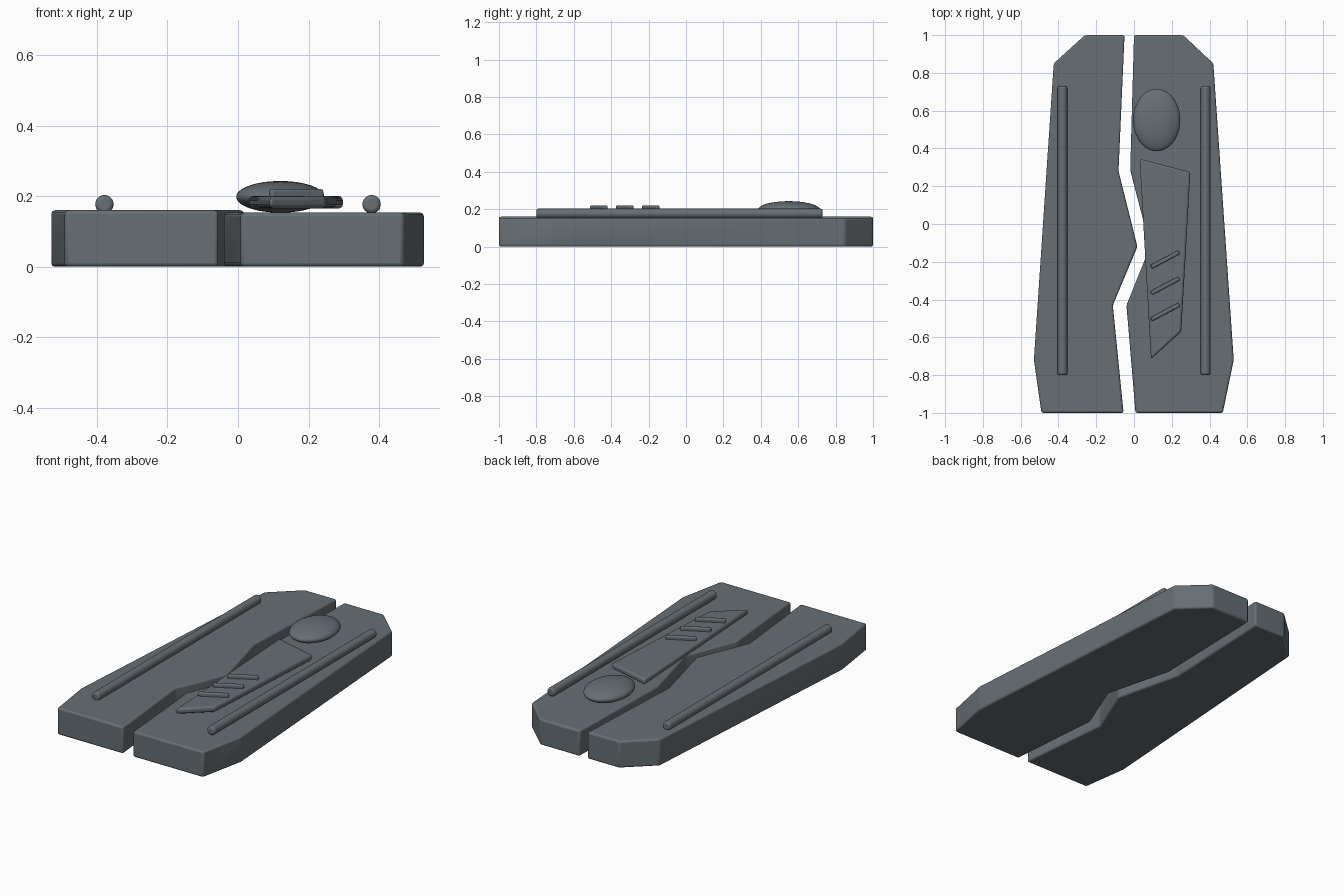
import bpy, bmesh, math

if "Cube" in bpy.data.objects:
    bpy.data.objects.remove(bpy.data.objects["Cube"])

slate = bpy.data.materials.new("slate_grey")
slate.diffuse_color = (0.135, 0.158, 0.175, 1)
slate.use_nodes = True
slate.node_tree.nodes["Principled BSDF"].inputs["Base Color"].default_value = slate.diffuse_color


def finish(obj, bevel=0.0):
    """Colour the part, round its edges and smooth it by angle."""
    obj.data.materials.append(slate)
    if bevel:
        mod = obj.modifiers.new("rounded_edges", 'BEVEL')
        mod.width = bevel
        mod.segments = 3
        mod.limit_method = 'ANGLE'
        mod.angle_limit = math.radians(10)
    bpy.ops.object.select_all(action='DESELECT')
    obj.select_set(True)
    bpy.context.view_layer.objects.active = obj
    bpy.ops.object.shade_smooth_by_angle(angle=math.radians(30))


def slab(name, outline, z0, z1, bevel):
    """Extrude a flat outline from z0 up to z1."""
    bm = bmesh.new()
    face = bm.faces.new([bm.verts.new((x, y, z0)) for x, y in outline])
    top = bmesh.ops.extrude_face_region(bm, geom=[face])
    for v in top["geom"]:
        if isinstance(v, bmesh.types.BMVert):
            v.co.z = z1
    bmesh.ops.recalc_face_normals(bm, faces=bm.faces)
    mesh = bpy.data.meshes.new(name)
    bm.to_mesh(mesh)
    bm.free()
    obj = bpy.data.objects.new(name, mesh)
    bpy.context.collection.objects.link(obj)
    finish(obj, bevel)
    return obj


# Two halves separated by a zigzag gap
left = [(-0.26, 1), (-0.425, 0.85), (-0.53, -0.72), (-0.49, -1), (-0.055, -1),
        (-0.112, -0.43), (0.018, -0.12), (-0.082, 0.28), (-0.05, 1)]
right = [(0.0, 1), (-0.02, 0.285), (0.085, -0.12), (-0.04, -0.43), (0.008, -1),
         (0.47, -1), (0.528, -0.72), (0.42, 0.85), (0.26, 1)]
slab("left_half", left, 0, 0.16, 0.011)
slab("right_half", right, 0, 0.153, 0.011)

# Raised panel on the right half
panel = [(0.03, 0.345), (0.09, -0.715), (0.25, -0.57), (0.298, 0.275)]
slab("raised_panel", panel, 0.165, 0.2, 0.012)

# Three slanted grip ridges on the panel
for i in range(3):
    bpy.ops.mesh.primitive_cube_add(size=1, location=(0.165, -0.188 - 0.139 * i, 0.205),
                                    rotation=(0, 0, math.radians(28)))
    ridge = bpy.context.object
    ridge.name = f"grip_ridge_{i + 1}"
    ridge.scale = (0.168, 0.022, 0.03)
    bpy.ops.object.transform_apply(location=False, rotation=False, scale=True)
    finish(ridge, 0.007)

# Oval button
bpy.ops.mesh.primitive_uv_sphere_add(segments=48, ring_count=24, location=(0.12, 0.55, 0.198))
button = bpy.context.object
button.name = "oval_button"
button.scale = (0.125, 0.165, 0.045)
finish(button)

# Long round rails along both sides
for side, name in ((-1, "left_rail"), (1, "right_rail")):
    bpy.ops.mesh.primitive_cylinder_add(vertices=32, radius=0.026, depth=1.53,
                                        location=(side * 0.379, -0.035, 0.177),
                                        rotation=(math.pi / 2, 0, 0))
    rail = bpy.context.object
    rail.name = name
    finish(rail, 0.011)
    rail.modifiers["rounded_edges"].angle_limit = math.radians(40)
